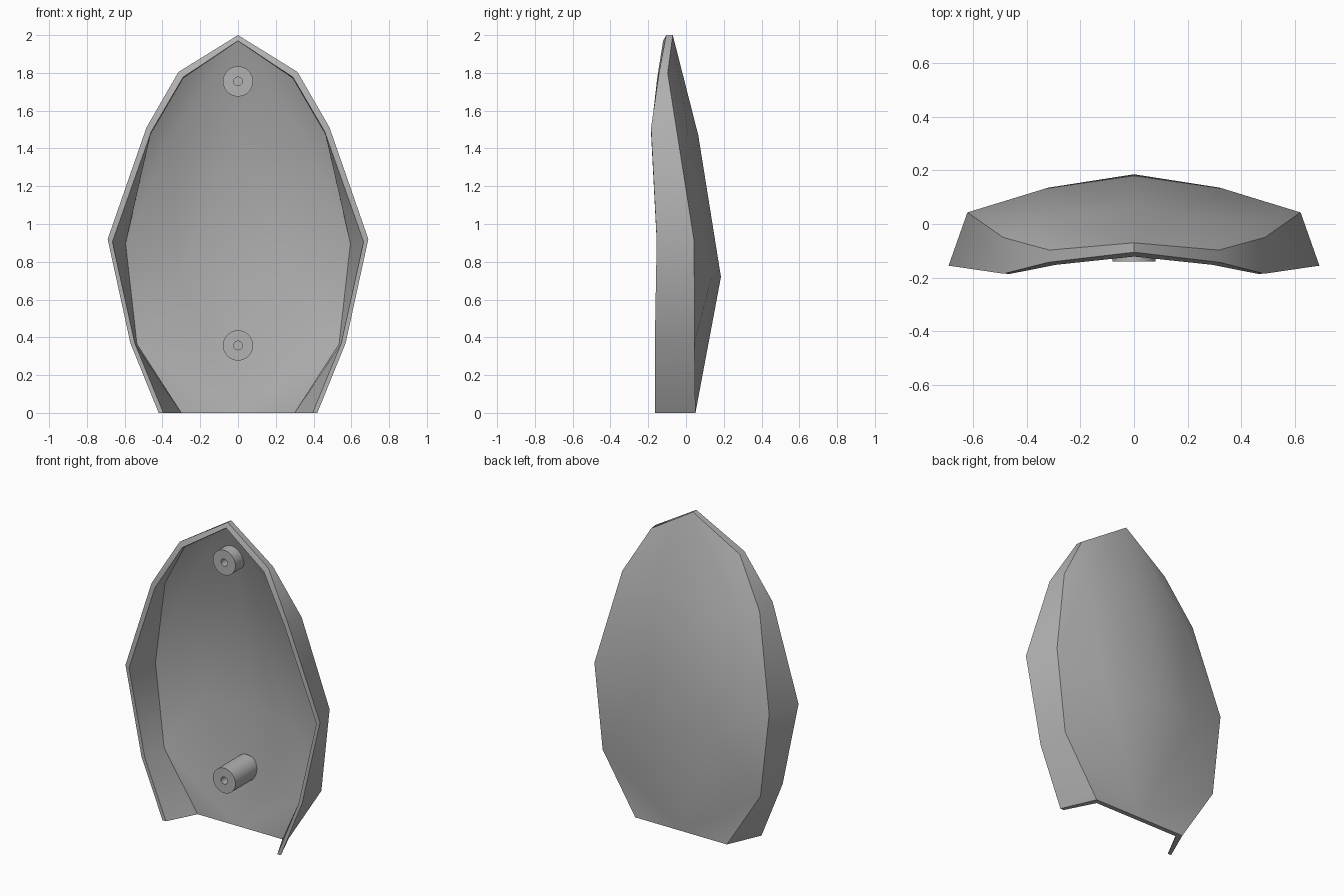
import bpy, bmesh, math

cube = bpy.data.objects.get("Cube")
if cube:
    bpy.data.objects.remove(cube)

grey = bpy.data.materials.new("plain grey")
grey.use_nodes = True
colour = (0.45, 0.45, 0.45, 1)
grey.diffuse_color = colour
grey.node_tree.nodes["Principled BSDF"].inputs["Base Color"].default_value = colour

# Half outlines from the top point down to the bottom corner
rim = [(0, -.105, 2), (.315, -.142, 1.805), (.485, -.185, 1.51),
       (.69, -.155, .92), (.57, -.165, .37), (.42, -.165, 0)]
crease = [(0, -.07, 2), (.315, -.097, 1.8), (.487, -.05, 1.5),
          (.62, .043, .91), (.56, .045, .37), (.325, .05, 0)]
# Points of the domed back
dome = {"high": (0, .065, 1.47), "high_side": (.36, .01, 1.48),
        "low": (0, .185, .72), "low_side": (.32, .135, .72), "foot": (0, .05, 0)}
dome_faces = [(0, 1, "high_side"), (0, "high_side", "high"), (1, 2, "high_side"),
              ("high", "high_side", "low_side"), ("high", "low_side", "low"),
              ("high_side", 2, 3), ("high_side", 3, "low_side"),
              (3, 4, "low_side"), (4, 5, "foot"), (4, "foot", "low_side"),
              ("low", "low_side", "foot")]
WALL = .025


def finish(name, bm, angle):
    bmesh.ops.recalc_face_normals(bm, faces=bm.faces)
    mesh = bpy.data.meshes.new(name)
    bm.to_mesh(mesh)
    bm.free()
    mesh.materials.append(grey)
    obj = bpy.data.objects.new(name, mesh)
    bpy.context.collection.objects.link(obj)
    bpy.ops.object.select_all(action='DESELECT')
    obj.select_set(True)
    bpy.context.view_layer.objects.active = obj
    bpy.ops.object.shade_smooth_by_angle(angle=math.radians(angle))
    return obj


def inward(p, is_rim=False, is_dome=False):
    """Move an outer point to the inside of the wall."""
    x, y, z = p
    nx = x - WALL if x and not is_dome else x
    ny = y - .016 * max(0, z - 1.5) * 2 if is_rim else y - .03
    return nx, ny, z * .985


# Shell: outer skin, inner skin and the edge strip joining them
bm = bmesh.new()
for side in (1, -1):
    def vert(p):
        return bm.verts.new((p[0] * side, p[1], p[2]))
    skins = []
    for inner in (False, True):
        r = [vert(inward(p, is_rim=True) if inner else p) for p in rim]
        back = {i: vert(inward(p) if inner else p) for i, p in enumerate(crease)}
        back.update({k: vert(inward(p, is_dome=True) if inner else p)
                     for k, p in dome.items()})
        for i in range(len(rim) - 1):
            bm.faces.new((r[i], r[i + 1], back[i + 1], back[i]))
        for f in dome_faces:
            bm.faces.new([back[k] for k in f])
        skins.append(r + [back[5], back["foot"]])
    outer, inside = skins
    for i in range(len(outer) - 1):
        bm.faces.new((outer[i], outer[i + 1], inside[i + 1], inside[i]))
bmesh.ops.remove_doubles(bm, verts=bm.verts, dist=.0005)
finish("shell", bm, 30)


# Screw posts: revolved profile with a blind hole in the front end
def post(name, z, back):
    front, radius, hole = -.14, .08, .023
    profile = [(0, front + .06), (hole, front + .06), (hole, front),
               (radius, front), (radius, back), (0, back)]
    bm = bmesh.new()
    vs = [bm.verts.new((r, y, z)) for r, y in profile]
    edges = [bm.edges.new(pair) for pair in zip(vs, vs[1:])]
    bmesh.ops.spin(bm, geom=vs + edges, cent=(0, 0, z), axis=(0, 1, 0),
                   angle=math.tau, steps=32)
    bmesh.ops.remove_doubles(bm, verts=bm.verts, dist=.0005)
    finish(name, bm, 30)


post("upper_post", 1.755, -.035)
post("lower_post", .357, .09)
